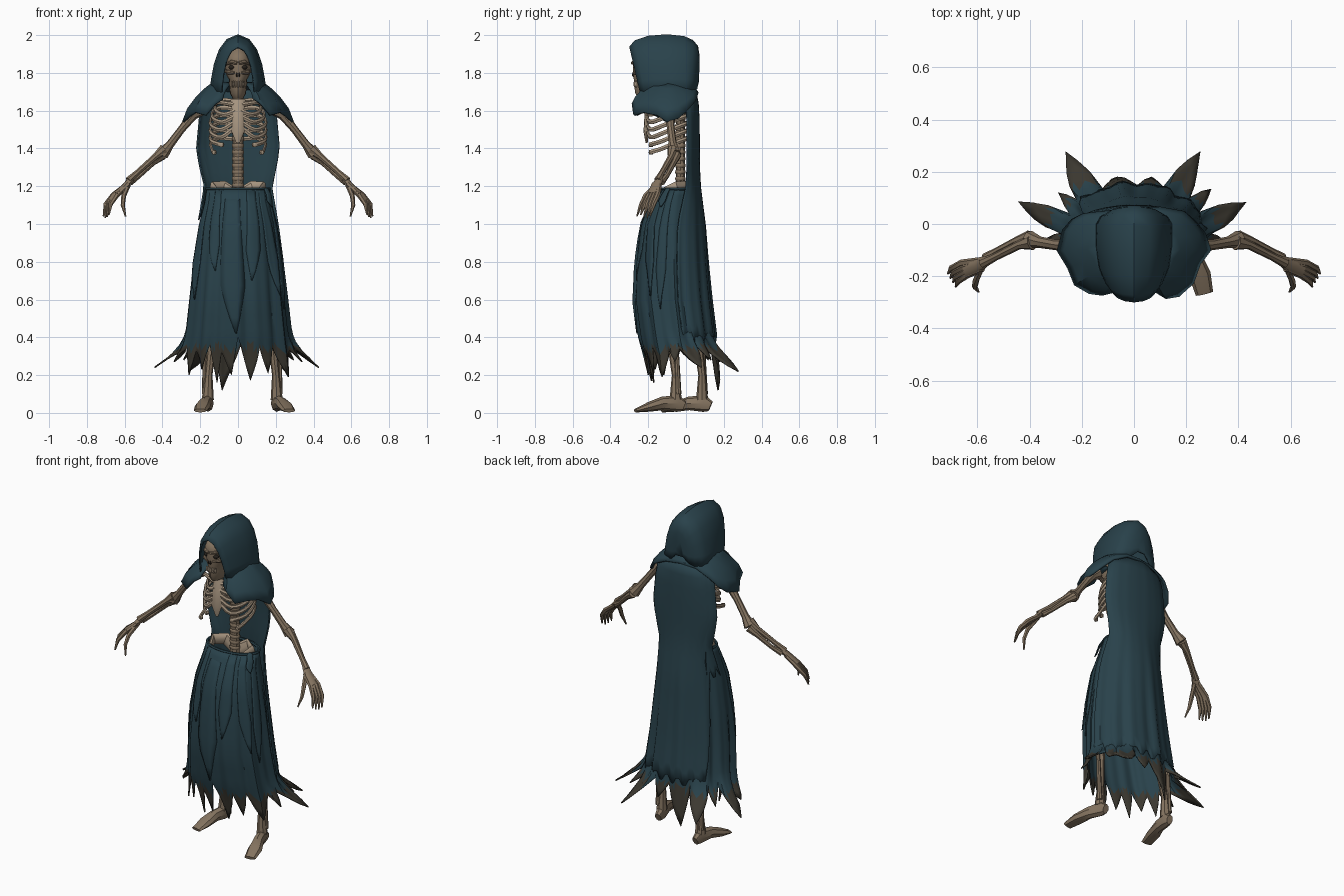
import bpy, bmesh, math, random
from math import sin, cos, pi, radians
from mathutils import Vector, Matrix

random.seed(4)
if "Cube" in bpy.data.objects:
    bpy.data.objects.remove(bpy.data.objects["Cube"])


def material(name, rgb):
    m = bpy.data.materials.new(name)
    m.use_nodes = True
    m.diffuse_color = (*rgb, 1)
    m.node_tree.nodes["Principled BSDF"].inputs["Base Color"].default_value = (*rgb, 1)
    return m


CLOTH = material("teal_cloth", (.022, .054, .07))
HEM = material("dirty_hem", (.045, .04, .03))
BONE = material("pale_bone", (.41, .32, .23))
LIMB = material("brown_bone", (.235, .175, .118))
SOCKET = material("dark_hollow", (.02, .016, .012))


def finish(name, bm, mats, thick=0):
    bmesh.ops.recalc_face_normals(bm, faces=bm.faces)
    me = bpy.data.meshes.new(name)
    bm.to_mesh(me)
    bm.free()
    ob = bpy.data.objects.new(name, me)
    bpy.context.collection.objects.link(ob)
    for m in mats:
        me.materials.append(m)
    bpy.ops.object.select_all(action="DESELECT")
    ob.select_set(True)
    bpy.context.view_layer.objects.active = ob
    bpy.ops.object.shade_smooth_by_angle(angle=radians(35))
    if thick:
        mod = ob.modifiers.new("thickness", "SOLIDIFY")
        mod.thickness, mod.offset = thick, 0
    return ob


def loft(name, rows, mats, closed=False, caps=(), thick=0, rule=None):
    """Skin a list of equally long point rows."""
    bm = bmesh.new()
    vs = [[bm.verts.new(p) for p in row] for row in rows]
    n = len(rows[0])
    for a, b in zip(vs, vs[1:]):
        for j in range(n if closed else n - 1):
            k = (j + 1) % n
            f = bm.faces.new((a[j], a[k], b[k], b[j]))
            if rule:
                f.material_index = rule(f.calc_center_median())
    for c in caps:
        bm.faces.new(vs[c])
    return finish(name, bm, mats, thick)


def smooth_path(pts, sub):
    ext = [pts[0] * 2 - pts[1]] + pts + [pts[-1] * 2 - pts[-2]]
    out = []
    for a, b, c, d in zip(ext, ext[1:], ext[2:], ext[3:]):
        for k in range(sub):
            t = k / sub
            out.append(b + (c - a) * t / 2 + (a * 2 - b * 5 + c * 4 - d) * t * t / 2
                       + (b * 3 - a - c * 3 + d) * t ** 3 / 2)
    return out + [pts[-1]]


def tube(name, path, radii, mat, sides=8, sub=1):
    """Tapered bone along a path; a radius may be a (width, height) pair."""
    pts = [Vector(p) for p in path]
    if sub > 1:
        pts, radii = smooth_path(pts, sub), [radii[0]] * (len(pts) * sub - sub + 1)
    ref = Vector((0, 1, 0)) if abs((pts[-1] - pts[0]).normalized().z) > .8 else Vector((0, 0, 1))
    rows = []
    for i, p in enumerate(pts):
        d = (pts[min(i + 1, len(pts) - 1)] - pts[max(i - 1, 0)]).normalized()
        side = d.cross(ref).normalized()
        up = side.cross(d)
        w, h = radii[i] if isinstance(radii[i], tuple) else (radii[i], radii[i])
        rows.append([p + side * w * cos(2 * pi * j / sides) + up * h * sin(2 * pi * j / sides)
                     for j in range(sides)])
    return loft(name, rows, [mat], True, (0, -1))


def blob(name, loc, scale, mat):
    bm = bmesh.new()
    bmesh.ops.create_uvsphere(bm, u_segments=12, v_segments=8, radius=1,
                              matrix=Matrix.Translation(loc) @ Matrix.Diagonal((*scale, 1)))
    return finish(name, bm, [mat])


def ring(profile, ang, z, grow=0):
    """Point on a folded elliptical garment; profile rows are z, half width, front y, back y."""
    lo = hi = profile[0]
    for a, b in zip(profile, profile[1:]):
        lo, hi = a, b
        if z >= b[0]:
            break
    t = min(max((lo[0] - z) / (lo[0] - hi[0]), 0), 1)
    _, w, f, k = [p + (q - p) * t for p, q in zip(lo, hi)]
    fold = 1 + .05 * min(max(1.2 - z, .1), .6) * (sin(11 * ang + 1) + .8 * sin(19 * ang)) + grow
    return Vector((w * fold * cos(ang), (f + k) / 2 + (k - f) / 2 * fold * sin(ang), z))


# Skirt with a torn, dirty hem: each tooth is angle, tip height, outward flare
SKIRT = [(1.19, .165, -.14, .05), (1.12, .172, -.185, .06), (1, .2, -.235, .08), (.8, .23, -.26, .1),
         (.6, .25, -.268, .12), (.4, .272, -.242, .145), (.3, .28, -.215, .16), (.1, .28, -.18, .17)]
TEETH = [(-150, .2, .02), (-131, .23, 0), (-114, .16, 0), (-97, .2, 0), (-76, .17, 0),
         (-56, .21, 0), (-32, .19, .02), (-8, .27, .07), (17, .24, .18), (36, .28, .08), (56, .22, .18),
         (77, .27, .02), (107, .12, .01), (125, .22, .18), (146, .28, .08), (163, .24, .18),
         (188, .27, .07)]
columns = []
for (a, z, o), (b, z2, o2) in zip(TEETH, TEETH[1:] + [(210, .2, .02)]):
    valley = .42 if a == -97 else random.uniform(.33, .37)
    mid = random.choice((.35, .5, .65))
    for k in range(6):
        t = k / 6
        near = max(1 - t / mid, 0) if t < mid else (t - mid) / (1 - mid)
        near = near ** .85
        tip, out = (z, o) if t < mid else (z2, o2)
        columns.append((radians(a + (b - a) * t), valley + (tip - valley) * near, out * near))
rows = [[ring(SKIRT, c[0], z) for c in columns] for z in (1.19, 1.15, 1.08, 1, .9, .8, .7, .6, .52, .45)]
for k in (.3, .55, .8, 1):
    row = []
    for a, z, out in columns:
        p = ring(SKIRT, a, .45 + (z - .45) * k)
        row.append(p + Vector((cos(a), sin(a), 0)) * out * k * k)
    rows.append(row)
loft("skirt", rows, [CLOTH, HEM], True, thick=.008, rule=lambda c: int(c.z < .345))
tube("waistband", [ring(SKIRT, 2 * pi * k / 40, 1.185) for k in range(41)], [.009] * 41, CLOTH, 6)


# Loose tattered strips hanging over the skirt
def strip(name, deg, width, top, tip, skew, grow=.035):
    rows = []
    for i in range(10):
        t = i / 9
        half = width * (.75 + .25 * t) * (1 if t < .65 else (1 - t) / .35 + .03)
        rows.append([ring(SKIRT, radians(deg + half * u + skew * t * t), top + (tip - top) * t,
                          grow * min(1, .3 + 2 * t)) for u in (-1, -.5, 0, .5, 1)])
    loft(name, rows, [CLOTH], thick=.006)


for i, args in enumerate([(-100, 17, 1.18, .42, 8), (-66, 11, 1.18, .7, -7), (-128, 9, 1.18, .75, 8),
                          (-42, 10, 1.18, .62, 9), (-14, 9, 1.18, .55, -6), (-160, 11, 1.18, .6, 6),
                          (-30, 9, 1.19, 1.09, 3, .12)]):
    strip("skirt_strip_%d" % (i + 1), *args)

# Back cape: reaches the hem, torn away at the right hip
CAPE = [(1.71, .12, -.1, .05), (1.67, .175, -.08, .06), (1.62, .2, -.08, .065), (1.55, .206, -.08, .068),
        (1.4, .22, -.08, .07), (1.3, .203, -.08, .07), (1.2, .178, -.1, .075), (1, .212, -.235, .1),
        (.8, .237, -.26, .113), (.6, .257, -.268, .13), (.4, .277, -.243, .155)]
rows = []
for i in range(19):
    row = []
    for j in range(41):
        u = j / 40
        end = .37 + .04 * (j % 4 > 1) + .65 * min(max((u - .78) / .08, 0), 1)
        row.append(ring(CAPE, radians(8 + 164 * u), 1.71 + (end - 1.71) * i / 18))
    rows.append(row)
loft("cape", rows, [CLOTH], thick=.008)

# Hood: arches from the face opening to the back; y top, y bottom, half width, top, bottom
ARCH = [(1, 0), (.94, .25), (.84, .5), (.66, .75), (.39, .92), (0, 1)]
ARCH += [(-x, h) for x, h in ARCH[-2::-1]]
rows = [[(w * x, yb + (yt - yb) * h, lo + (hi - lo) * h) for x, h in ARCH] for yt, yb, w, hi, lo in [
    (-.297, -.24, .087, 1.935, 1.69), (-.27, -.215, .11, 1.968, 1.69), (-.2, -.16, .134, 1.992, 1.69),
    (-.1, -.08, .147, 2, 1.69), (-.01, 0, .144, 1.99, 1.69), (.035, .025, .127, 1.97, 1.695),
    (.06, .042, .096, 1.94, 1.7), (.066, .055, .06, 1.9, 1.715), (.068, .063, .025, 1.85, 1.75)]]
loft("hood", rows, [CLOTH], caps=(-1,), thick=.009)

# Shoulder mantle, open at the throat and tucked under the hood at the back
EDGE = [(.08, -.255, 1.66), (.12, -.275, 1.635), (.17, -.27, 1.575), (.225, -.23, 1.59), (.25, -.16, 1.575),
        (.29, -.1, 1.54), (.27, -.03, 1.56), (.235, .01, 1.6), (.19, .04, 1.645), (.1, .055, 1.69)]
EDGE = EDGE + [(0, .06, 1.7)] + [(-x, y, z) for x, y, z in EDGE[::-1]]
rows = []
for k, scale in ((0, .46), (.2, .6), (.45, .77), (.7, .91), (1, 1)):
    rows.append([(x * scale, -.09 + (y + .09) * scale + .008 * sin(5 * i) * k,
                  1.745 + (z - 1.745) * k ** 1.15) for i, (x, y, z) in enumerate(EDGE)])
loft("mantle", rows, [CLOTH], thick=.012)

# Skull: z, half width, front y
rows = [[(w * cos(2 * pi * j / 16), (f - .1) / 2 + (f + .1) / 2 * -sin(2 * pi * j / 16), z) for j in range(16)]
        for z, w, f in [(1.665, .028, -.25), (1.69, .042, -.268), (1.73, .046, -.274), (1.765, .048, -.276),
                        (1.79, .062, -.282), (1.83, .067, -.28), (1.87, .07, -.284), (1.9, .06, -.27),
                        (1.93, .035, -.23)]]
loft("skull", rows, [LIMB], True, (0, -1))
for s, side in ((1, "left"), (-1, "right")):
    blob("eye_socket_" + side, (s * .031, -.263, 1.83), (.019, .014, .013), SOCKET)
    blob("nostril_" + side, (s * .006, -.276, 1.79), (.005, .01, .012), SOCKET)
    tube("brow_" + side, [(s * .005, -.284, 1.852), (s * .035, -.273, 1.858), (s * .064, -.22, 1.845)],
         [.009, .011, .008], LIMB)
    tube("cheekbone_" + side, [(s * .02, -.279, 1.8), (s * .05, -.255, 1.803), (s * .068, -.19, 1.81)],
         [.007, .012, .008], LIMB)
for i in range(8):
    x = (i - 3.5) * .009
    blob("tooth_%d" % (i + 1), (x, -.272 + 8 * x * x, 1.741), (.004, .006, .018), BONE)

# Spine, breastbone and pelvis
for i in range(17):
    z = 1.17 + .035 * i
    y = -.03 - max(0, z - 1.6) * .6
    blob("vertebra_%d" % (i + 1), (0, y, z), (.033 if z < 1.62 else .024, .028, .021), LIMB)
tube("spine_core", [(0, -.03, 1.1), (0, -.03, 1.62), (0, -.12, 1.75)], [(.03, .024)] * 3, LIMB)
tube("breastbone", [(0, -.19, 1.66), (0, -.207, 1.59), (0, -.213, 1.49), (0, -.208, 1.43)],
     [(.04, .012), (.03, .012), (.034, .012), (.01, .006)], BONE)

for s, side in ((1, "left"), (-1, "right")):
    def bone(name, pts, radii, mat=LIMB, **kw):
        tube(name + "_" + side, [(s * x, y, z) for x, y, z in pts], radii, mat, **kw)

    # Rib cage: the last two ribs float free of the breastbone
    for i in range(6):
        z, w = 1.61 - .04 * i, .1 + .045 * sin(pi * min(i + 1, 4) / 7)
        end = (.015, -.208, z - .012 + .012 * i) if i < 4 else (.04 * (i - 2), -.178, z - .03)
        bone("rib_%d" % (i + 1), [(.015, -.01, z + .04), (w * .7, .01, z + .045), (w, -.05, z + .022),
                                  (w * .97, -.13, z - .012), (max(w * .6, end[0] + .01), -.19, z - .03), end],
             [(.008, .013)], BONE, sides=6, sub=3)
    bone("collarbone", [(.02, -.195, 1.632), (.1, -.17, 1.645), (.21, -.09, 1.61)], [.015, .012, .016], BONE)
    bone("hip_wing", [(0, -.01, 1.14), (.08, -.005, 1.19), (.135, -.05, 1.19), (.115, -.11, 1.17)],
         [(.02, .04), (.012, .04), (.014, .035), (.012, .025)], BONE)

    # Arms
    bone("upper_arm", [(.2, -.08, 1.605), (.24, -.085, 1.575), (.3, -.08, 1.5), (.36, -.07, 1.42), (.4, -.06, 1.37)],
         [.034, .026, .02, .022, .035])
    bone("forearm_outer", [(.39, -.07, 1.395), (.44, -.08, 1.355), (.53, -.125, 1.275), (.58, -.15, 1.23)],
         [.03, .017, .015, .02])
    bone("forearm_inner", [(.4, -.05, 1.365), (.45, -.065, 1.325), (.52, -.1, 1.258), (.57, -.13, 1.22)],
         [.026, .016, .013, .018])
    bone("palm", [(.565, -.14, 1.235), (.6, -.16, 1.2), (.65, -.175, 1.16)], [(.02, .02), (.028, .014), (.034, .01)])
    for i in range(4):
        k = i / 3
        bone("finger_%d" % (i + 1), [(.59 - .01 * k, -.14 - .03 * k, 1.21), (.66 - .02 * k, -.15 - .045 * k, 1.155),
                                     (.7 - .025 * k, -.17 - .05 * k, 1.105),
                                     (.713 - .03 * k, -.19 - .05 * k, 1.03 + .03 * abs(k - .4))],
             [.013, .014, .012, .004], sides=6)
    bone("thumb", [(.58, -.155, 1.21), (.605, -.215, 1.15), (.61, -.24, 1.1), (.595, -.26, 1.04)],
         [.014, .013, .011, .004], sides=6)

    # Legs: the left foot steps forward
    x, y, out = (.2, -.055, .07) if s > 0 else (.155, .085, .045)
    bone("thigh", [(.1, -.05, 1.1), (.13, -.07, .9), (x - .03, y - .06, .6)], [.035, .025, .04])
    bone("shin", [(x - .03, y - .06, .6), (x - .02, y - .025, .4), (x, y, .2), (x + .005, y, .07)],
         [.04, .024, .02, .032])
    bone("outer_shin", [(x + .01, y - .03, .56), (x + .02, y + .005, .35), (x + .02, y + .015, .1)],
         [.014, .011, .016])
    bone("foot", [(x, y + .045, .035), (x + .003, y + .01, .05), (x + out * .4, y - .07, .05),
                  (x + out * .75, y - .14, .032), (x + out, y - .212, .012)],
         [(.02, .028), (.03, .045), (.032, .036), (.042, .026), (.034, .01)])
